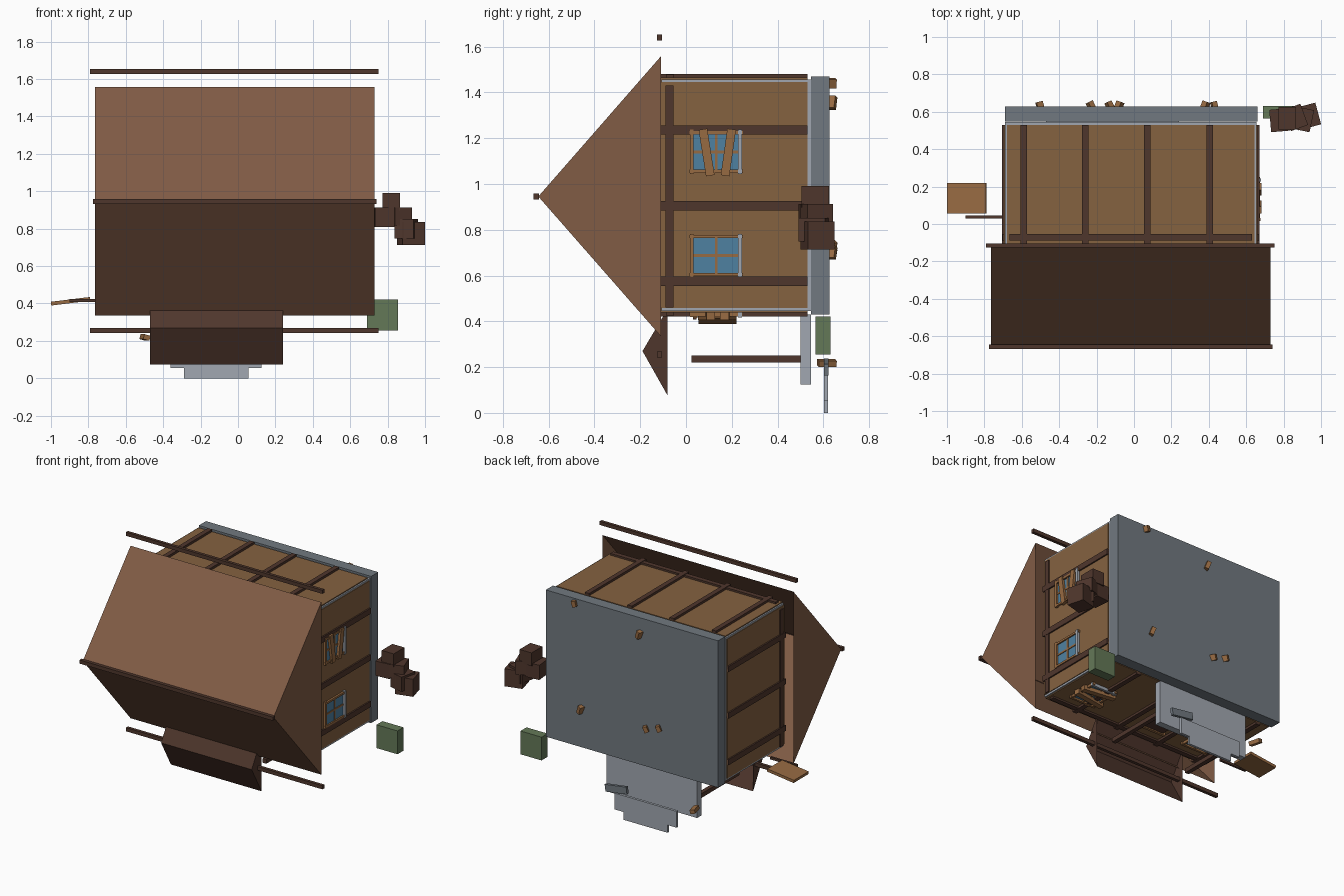
import bpy
import bmesh
from math import radians
from mathutils import Matrix, Euler

cube = bpy.data.objects.get("Cube")
if cube:
    bpy.data.objects.remove(cube, do_unlink=True)


def material(name, rgb):
    col = [(c / 255) ** 2.2 for c in rgb] + [1]
    m = bpy.data.materials.new(name)
    m.use_nodes = True
    m.diffuse_color = col
    m.node_tree.nodes["Principled BSDF"].inputs["Base Color"].default_value = col
    return m


ROOF = material("roof_brown", (128, 92, 71))
PLANK = material("plank_tan", (132, 98, 66))
BEAM = material("beam_brown", (80, 57, 48))
FRAME = material("frame_brown", (150, 106, 68))
STONE = material("stone_grey", (112, 120, 127))
PALE = material("pale_grey", (160, 166, 175))
GLASS = material("glass_blue", (80, 128, 160))
GREEN = material("moss_green", (100, 120, 88))


def finish(name, bm, mat):
    bmesh.ops.recalc_face_normals(bm, faces=bm.faces)
    me = bpy.data.meshes.new(name)
    bm.to_mesh(me)
    bm.free()
    me.materials.append(mat)
    ob = bpy.data.objects.new(name, me)
    bpy.context.collection.objects.link(ob)
    return ob


def box(name, mat, xs, ys, zs, rot=(0, 0, 0)):
    """Box from axis ranges, optionally turned about its centre."""
    spans = (xs, ys, zs)
    mid = [(a + b) / 2 for a, b in spans]
    size = [b - a for a, b in spans]
    bm = bmesh.new()
    bmesh.ops.create_cube(bm, size=1, matrix=Matrix.Diagonal((*size, 1)))
    ob = finish(name, bm, mat)
    ob.location = mid
    ob.rotation_euler = Euler([radians(a) for a in rot])
    return ob


def around(c, r):
    return (c - r, c + r)


def gable(name, mat, xs, profile):
    """Open-bottomed gable: two slopes and two end triangles."""
    bm = bmesh.new()
    a, b = [[bm.verts.new((x, y, z)) for y, z in profile] for x in xs]
    bm.faces.new(a)
    bm.faces.new(b)
    for i in range(2):
        bm.faces.new((a[i], a[i + 1], b[i + 1], b[i]))
    return finish(name, bm, mat)


# House body with cladding panels
WALL_Y = (-0.11, 0.53)
box("wall_core", PALE, (-0.69, 0.655), (-0.108, 0.545), (0.445, 1.457))
box("side_cladding", PLANK, (-0.695, 0.66), WALL_Y, (0.458, 1.445))
box("front_back_cladding", PLANK, (-0.68, 0.645), WALL_Y, (0.438, 1.464))
box("foundation", STONE, (-0.69, 0.66), (0.547, 0.627), (0.43, 1.47))

# Timber framing on all four walls
for z in (0.575, 0.905, 1.235):
    for x in (-0.695, 0.66):
        box("side_post", BEAM, around(x, 0.01), WALL_Y, around(z, 0.02))
for x in (-0.695, 0.66):
    box("side_rail", BEAM, around(x, 0.008), around(-0.072, 0.018), (0.46, 1.43))
for z in (0.434, 1.468):
    for x in (-0.59, -0.26, 0.07, 0.405):
        box("wall_post", BEAM, around(x, 0.017), WALL_Y, around(z, 0.012))
    box("wall_rail", BEAM, (-0.665, 0.63), around(-0.07, 0.017), around(z, 0.009))

# Main roof with ridge and loose eave beams
gable("main_roof", ROOF, (-0.765, 0.73), [(-0.11, 1.557), (-0.645, 0.945), (-0.11, 0.335)])
box("ridge_beam", BEAM, (-0.775, 0.74), around(-0.655, 0.012), around(0.945, 0.013))
for z in (0.255, 1.64):
    box("eave_beam", BEAM, (-0.79, 0.75), around(-0.115, 0.011), around(z, 0.013))


# Windows are laid out in wall coordinates (u along wall, y, depth outwards)
def window(place, u0, u1):
    y0, y1, mid = 0.025, 0.24, (u0 + u1) / 2
    place("window_glass", GLASS, (u0, u1), (y0, y1), 0.004)
    for u in (u0, u1):
        place("window_jamb", FRAME, around(u, 0.007), (y0 - 0.01, y1 + 0.01), 0.014)
    place("window_head", FRAME, (u0 - 0.012, u1 + 0.012), around(y0, 0.008), 0.016)
    place("window_sill", PALE, (u0 - 0.012, u1 + 0.012), around(y1 - 0.004, 0.008), 0.018)
    place("window_bar", FRAME, around(mid, 0.006), (y0, y1), 0.009)
    place("window_crossbar", FRAME, (u0, u1), around((y0 + y1) / 2, 0.006), 0.009)


def on_side(name, mat, us, ys, depth, turn=0):
    box(name, mat, (0.655, 0.66 + depth), ys, us, (turn, 0, 0))


def on_front(name, mat, us, ys, depth, turn=0):
    box(name, mat, us, ys, (0.435 - depth, 0.44), (0, 0, turn))


window(on_side, 0.605, 0.77)
window(on_side, 1.055, 1.225)
window(on_front, 0.36, 0.54)
window(on_front, -0.57, -0.39)

# Boards nailed over the broken windows
for y, turn in ((0.09, 9), (0.185, -8)):
    on_side("window_board", FRAME, (1.035, 1.24), around(y, 0.019), 0.022, turn)
    on_front("window_board", FRAME, (0.33, 0.57), around(y, 0.019), 0.03, turn)

# Door behind the porch
on_front("door", BEAM, (-0.2, -0.03), (0.05, 0.5), 0.012)
on_front("door_lintel", FRAME, (-0.22, -0.01), (0.03, 0.05), 0.02)

# Porch
gable("porch_roof", BEAM, (-0.47, 0.24), [(-0.08, 0.455), (-0.19, 0.27), (-0.08, 0.075)])
box("porch_floor", PALE, (-0.47, 0.24), (0.5, 0.547), (0.125, 0.43))
for x in (-0.42, 0.19):
    box("porch_post", BEAM, around(x, 0.015), (0.025, 0.5), around(0.235, 0.015))

# Broken steps
box("upper_step", PALE, (-0.36, 0.125), (0.602, 0.62), (0.055, 0.17))
box("lower_step", PALE, (-0.29, 0.055), (0.602, 0.62), (0, 0.055))
box("broken_step", STONE, (0.03, 0.2), (0.602, 0.622), (0.175, 0.225), (0, 8, 0))

# Hanging sign and its bracket
box("sign_board", FRAME, (-1, -0.79), (0.055, 0.22), (0.402, 0.422), (0, -7, 0))
box("sign_bracket", BEAM, (-0.9, -0.69), (0.03, 0.045), (0.408, 0.425))

# Moss crate
box("moss_crate", GREEN, (0.69, 0.855), (0.565, 0.632), (0.255, 0.42))

# Pile of crates
for x, y, z, r, turn in (
    (0.82, 0.565, 0.945, 0.047, 0),
    (0.78, 0.555, 0.86, 0.052, 5),
    (0.865, 0.57, 0.865, 0.048, 20),
    (0.9, 0.56, 0.80, 0.052, -12),
    (0.925, 0.575, 0.775, 0.062, 15),
):
    box("crate", BEAM, around(x, r), around(y, 0.06), around(z, r), (0, 0, turn))

# Splinters and pegs
for x, z, r, turn in (
    (0.43, 1.44, 0.02, 15),
    (-0.08, 1.355, 0.028, -20),
    (0.38, 0.70, 0.028, -20),
    (-0.13, 0.70, 0.02, 25),
    (-0.23, 0.73, 0.02, 25),
):
    box("splinter", FRAME, around(x, 0.014), (0.61, 0.655), around(z, r), (0, turn, turn))
box("step_peg", FRAME, (-0.515, -0.48), (0.575, 0.655), (0.205, 0.232), (0, 15, 15))
